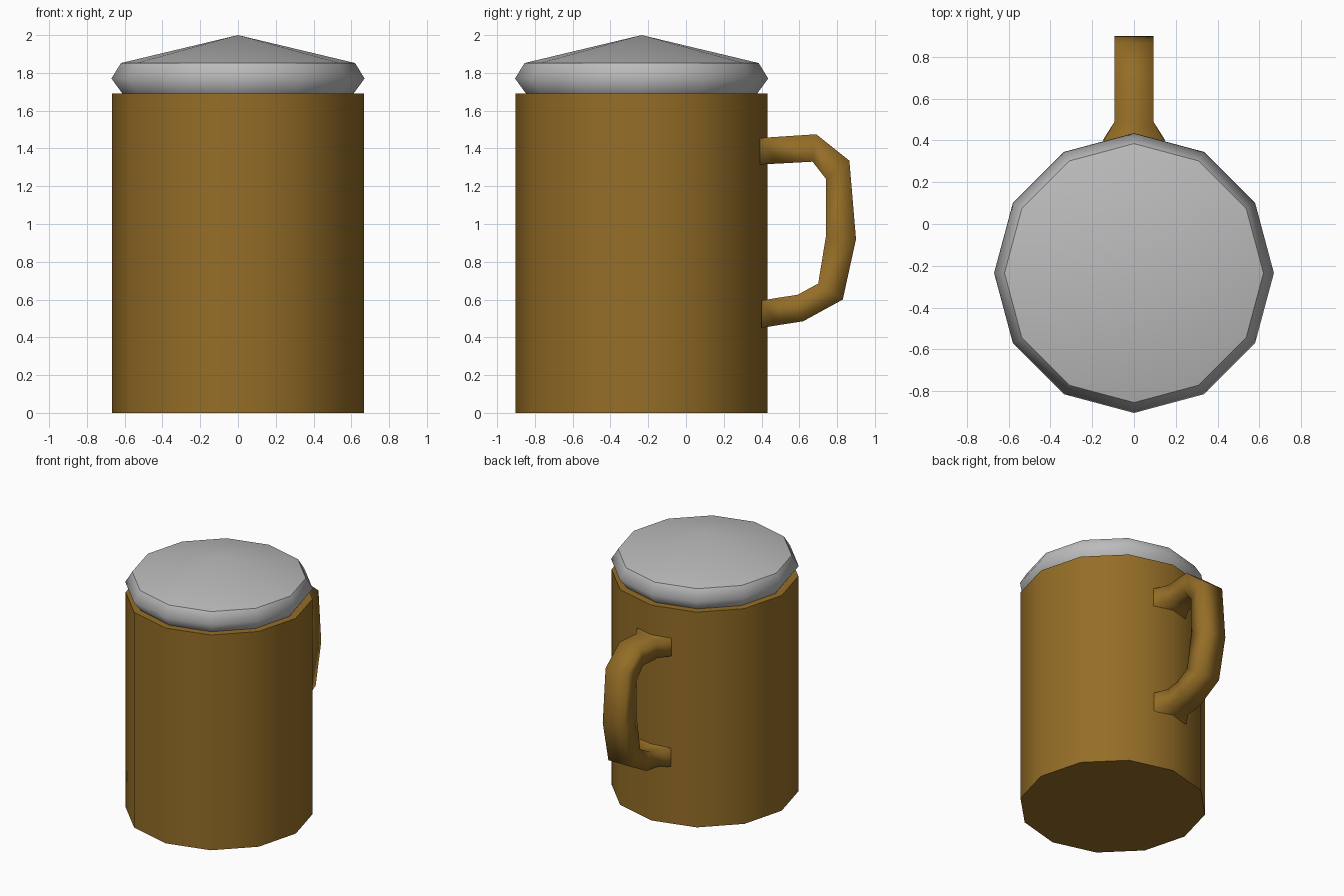
import bpy, bmesh, math
from mathutils import Vector

if "Cube" in bpy.data.objects:
    bpy.data.objects.remove(bpy.data.objects["Cube"])

CY = -0.235   # centre of the round parts in y
SIDES = 12


def material(name, rgb):
    m = bpy.data.materials.new(name)
    m.diffuse_color = (*rgb, 1)
    m.use_nodes = True
    m.node_tree.nodes["Principled BSDF"].inputs["Base Color"].default_value = m.diffuse_color
    return m


def finish(name, bm, mat, sharp):
    """Turn a bmesh into a smooth object; sharp(edge) picks hard edges."""
    bmesh.ops.recalc_face_normals(bm, faces=bm.faces)
    for f in bm.faces:
        f.smooth = True
    for e in bm.edges:
        e.smooth = not sharp(e)
    me = bpy.data.meshes.new(name)
    bm.to_mesh(me)
    bm.free()
    me.materials.append(mat)
    ob = bpy.data.objects.new(name, me)
    bpy.context.collection.objects.link(ob)
    return ob


def loft(rings):
    """Skin a list of equally long point rings and close both ends."""
    bm = bmesh.new()
    vs = [[bm.verts.new(p) for p in r] for r in rings]
    n = len(vs[0])
    for a, b in zip(vs, vs[1:]):
        for i in range(n):
            j = (i + 1) % n
            bm.faces.new((a[i], a[j], b[j], b[i]))
    bm.faces.new(vs[0][::-1])
    bm.faces.new(vs[-1])
    return bm


def circle(r, z):
    return [(r * math.cos(2 * math.pi * i / SIDES),
             CY + r * math.sin(2 * math.pi * i / SIDES), z) for i in range(SIDES)]


def at_height(*zs):
    return lambda e: any(all(abs(v.co.z - z) < 1e-4 for v in e.verts) for z in zs)


brown = material("brown wood", (0.30, 0.155, 0.02))
grey = material("light grey foam", (0.5, 0.5, 0.5))

# mug body
finish("mug_body", loft([circle(0.667, 0), circle(0.667, 1.69)]), brown, at_height(0, 1.69))

# foam top: flared rim with a shallow cone
bm = loft([circle(0.61, 1.688), circle(0.67, 1.77), circle(0.62, 1.852)])
top = max(bm.faces, key=lambda f: f.calc_center_median().z)
bmesh.ops.poke(bm, faces=[top])
max(bm.verts, key=lambda v: (len(v.link_edges) == SIDES, v.co.z)).co.z = 2.0
finish("foam_top", bm, grey, at_height(1.688, 1.852))

# handle: rectangular section, outer and inner (y, z) with half width x, flared ends
path = [((0.39, 1.455), (0.39, 1.315), 0.15),
        ((0.49, 1.462), (0.49, 1.32), 0.093),
        ((0.69, 1.475), (0.67, 1.33), 0.093),
        ((0.865, 1.335), (0.74, 1.24), 0.093),
        ((0.90, 0.92), (0.74, 0.93), 0.093),
        ((0.83, 0.60), (0.70, 0.685), 0.093),
        ((0.62, 0.485), (0.59, 0.625), 0.093),
        ((0.49, 0.465), (0.49, 0.61), 0.093),
        ((0.40, 0.45), (0.40, 0.595), 0.15)]
rings = [[(-w, *o), (w, *o), (w, *i), (-w, *i)] for o, i, w in path]
ends = (0.39, 0.40)
finish("handle", loft(rings), brown,
       lambda e: any(all(abs(v.co.y - y) < 1e-4 for v in e.verts) for y in ends))
